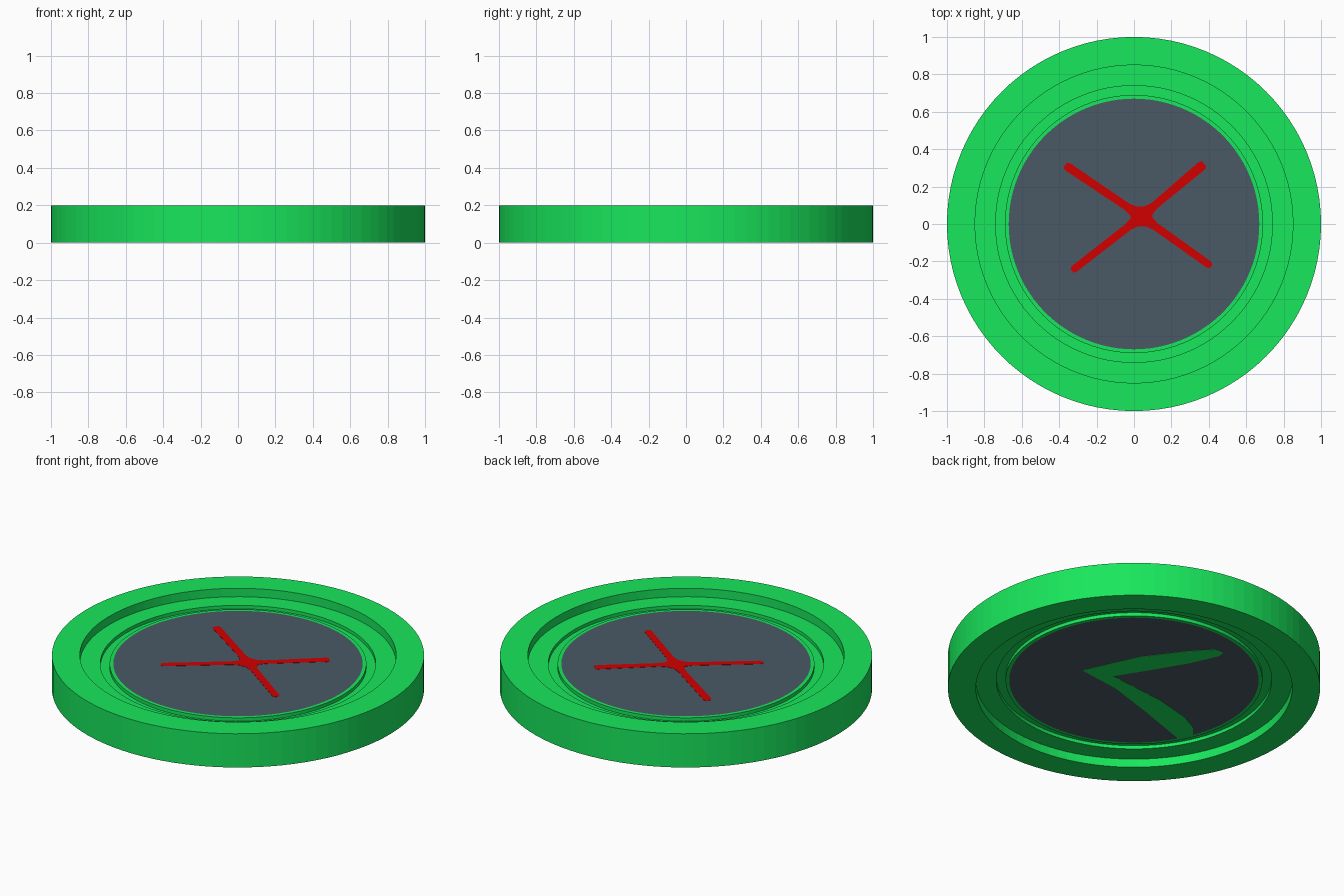
import bpy, bmesh, math

if "Cube" in bpy.data.objects:
    bpy.data.objects.remove(bpy.data.objects["Cube"])

SEG = 96


def mat(name, rgb):
    m = bpy.data.materials.new(name)
    m.diffuse_color = (*rgb, 1)
    m.use_nodes = True
    m.node_tree.nodes["Principled BSDF"].inputs["Base Color"].default_value = m.diffuse_color
    return m


green = mat("green", (0.0095, 0.80, 0.107))
slate = mat("slate_grey", (0.070, 0.101, 0.131))
red = mat("red", (0.645, 0.0, 0.0))


def finish(name, bm, mats):
    bmesh.ops.recalc_face_normals(bm, faces=bm.faces)
    me = bpy.data.meshes.new(name)
    bm.to_mesh(me)
    bm.free()
    for m in mats:
        me.materials.append(m)
    ob = bpy.data.objects.new(name, me)
    bpy.context.collection.objects.link(ob)
    return ob


# Coin body: upper half profile (radius, height), mirrored about z = 0.1
half = [(0.67, 0.15), (0.69, 0.15), (0.69, 0.13), (0.74, 0.13),
        (0.74, 0.15), (0.85, 0.15), (0.85, 0.20), (1.0, 0.20)]
profile = half + [(r, 0.2 - z) for r, z in reversed(half)]
bm = bmesh.new()
rings = [[bm.verts.new((r * math.cos(2 * math.pi * i / SEG),
                        r * math.sin(2 * math.pi * i / SEG), z))
          for i in range(SEG)] for r, z in profile]
for a, b in zip(rings, rings[1:]):
    for i in range(SEG):
        j = (i + 1) % SEG
        bm.faces.new((a[i], a[j], b[j], b[i]))
# Grey centre fields, top and bottom
for ring in (rings[0], rings[-1]):
    bm.faces.new(ring).material_index = 1
finish("coin_body", bm, [green, slate])


def plate(name, pts, z0, z1, material):
    """Thin painted plate from an outline."""
    bm = bmesh.new()
    f = bm.faces.new([bm.verts.new((x, y, z0)) for x, y in pts])
    ext = bmesh.ops.extrude_face_region(bm, geom=[f])
    for v in ext["geom"]:
        if isinstance(v, bmesh.types.BMVert):
            v.co.z = z1
    bmesh.ops.triangulate(bm, faces=[f for f in bm.faces if len(f.verts) > 4])
    return finish(name, bm, [material])


# Red cross on top: four rounded arms meeting in a thicker middle
centre = (0.04, 0.04)
tips = [(0.375, 0.322, 0.026), (-0.368, 0.315, 0.023),
        (-0.332, -0.25, 0.02), (0.413, -0.226, 0.02)]
outline = []
for tx, ty, w in tips:
    dx, dy = tx - centre[0], ty - centre[1]
    L = math.hypot(dx, dy)
    dx, dy = dx / L, dy / L
    for s, h in ((0.05, -0.030), (0.09, -0.021), (L - 0.015, -w), (L, -w * 0.6),
                 (L, w * 0.6), (L - 0.015, w), (0.09, 0.021), (0.05, 0.030)):
        outline.append((centre[0] + dx * s - dy * h, centre[1] + dy * s + dx * h))
plate("top_cross", outline, 0.149, 0.1512, red)

# Green tick underneath, drawn in a turned frame and rotated into place
tick = [(-.277, .105), (-.25, .118), (-.13, .175), (.03, .25), (.30, .313), (.44, .329),
        (.48, .30), (.46, .26), (.30, .183), (.086, .108), (-.11, .043), (.14, -.216),
        (.273, -.40), (.316, -.507), (.316, -.59), (.236, -.626), (.06, -.334),
        (-.10, -.086), (-.25, .075)]
c, s = math.cos(math.radians(40)), math.sin(math.radians(40))
plate("bottom_tick", [(-c * u + s * v, s * u + c * v) for u, v in tick], 0.051, 0.0488, green)
